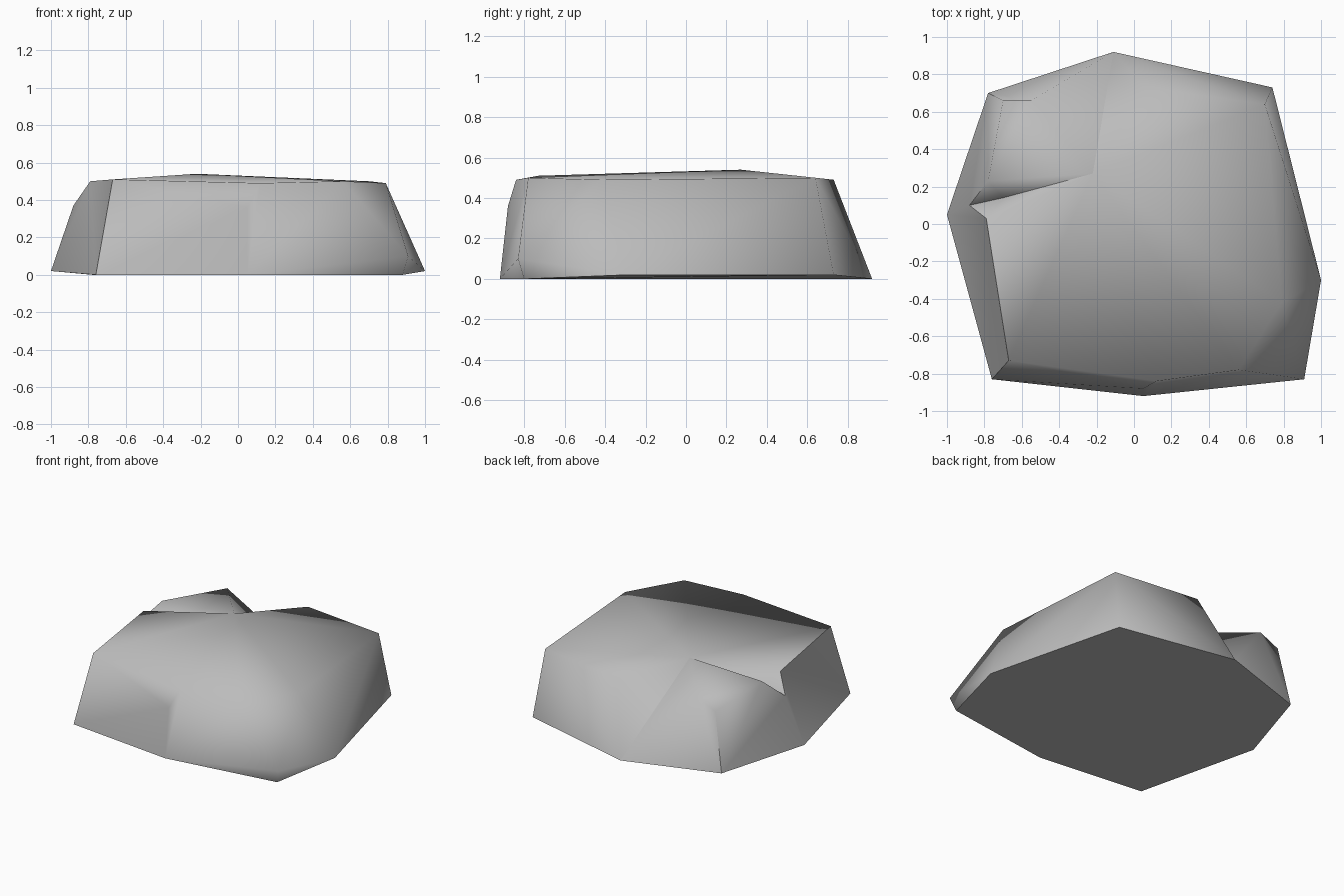
import bpy
import bmesh
import math

old = bpy.data.objects.get("Cube")
if old:
    bpy.data.objects.remove(old, do_unlink=True)

# Stone colour
stone = bpy.data.materials.new("grey_stone")
stone.use_nodes = True
colour = (0.5, 0.5, 0.5, 1)
stone.diffuse_color = colour
shader = next(n for n in stone.node_tree.nodes if n.type == "BSDF_PRINCIPLED")
shader.inputs["Base Color"].default_value = colour
shader.inputs["Roughness"].default_value = 0.9

# Footprint of the boulder, going round from the back
footprint = dict(
    base_back=(-.11, .92, 0), base_back_left=(.74, .73, .02),
    base_left=(1, -.3, .02), base_front_left=(.88, -.8, 0),
    base_front=(.05, -.92, 0), base_front_right=(-.76, -.83, 0),
    base_right=(-1, .05, .02), base_back_right=(-.78, .7, 0),
)

# Upper rim, summit, chipped corners and the cleft on the right side
crown = dict(
    summit=(-.22, .27, .54),
    rim_back=(.06, .73, .49), rim_back_left=(.7, .64, .5),
    rim_left=(.79, -.42, .49), rim_front_left=(.56, -.78, .5),
    rim_front=(.12, -.84, .49), rim_front_right=(-.67, -.73, .51),
    rim_right=(-.79, .03, .5), rim_back_right=(-.55, .66, .49),
    spur=(.91, -.83, .1), chip_front=(.05, -.88, .36),
    chip_back=(-.7, .66, .42), cleft_floor=(-.7, .14, .38),
    lip_top=(-.78, .23, .5), lip_low=(-.88, .1, .37),
)

# Fans of facets: a hub corner, then the corners round it in order
fans = [
    # Top
    ["summit", "rim_back", "rim_back_left", "rim_left", "rim_front_left",
     "rim_front", "rim_front_right", "rim_right", "cleft_floor", "lip_top",
     "rim_back_right", "base_back", "rim_back"],
    # Back left wall
    ["rim_back_left", "rim_back", "base_back", "base_back_left",
     "base_left", "rim_left"],
    # Overhanging spur at the front left
    ["spur", "rim_left", "base_left", "base_front_left", "base_front",
     "rim_front_left", "rim_left"],
    # Front wall
    ["base_front", "rim_front_left", "rim_front", "chip_front",
     "base_front_right"],
    ["rim_front_right", "rim_front", "chip_front", "base_front_right",
     "rim_right"],
    # Right wall and cleft
    ["base_right", "base_front_right", "rim_right", "lip_low",
     "base_back_right"],
    ["cleft_floor", "rim_right", "lip_low", "lip_top"],
    # Back right wall
    ["base_back_right", "lip_low", "lip_top", "chip_back",
     "rim_back_right", "base_back"],
    ["rim_back_right", "lip_top", "chip_back"],
]

bm = bmesh.new()
corner = {name: bm.verts.new(p) for name, p in {**footprint, **crown}.items()}
for hub, *ring in fans:
    for a, b in zip(ring, ring[1:]):
        bm.faces.new([corner[hub], corner[a], corner[b]])
# The left wall meets its spur along the rim, so only the base is left open
bm.faces.new([corner[name] for name in footprint])
bmesh.ops.recalc_face_normals(bm, faces=bm.faces[:])

mesh = bpy.data.meshes.new("boulder")
bm.to_mesh(mesh)
bm.free()
mesh.materials.append(stone)
boulder = bpy.data.objects.new("boulder", mesh)
bpy.context.collection.objects.link(boulder)

# Worn, softly shaded stone with sharp breaks kept
bpy.ops.object.select_all(action="DESELECT")
boulder.select_set(True)
bpy.context.view_layer.objects.active = boulder
bpy.ops.object.shade_smooth_by_angle(angle=math.radians(70))
